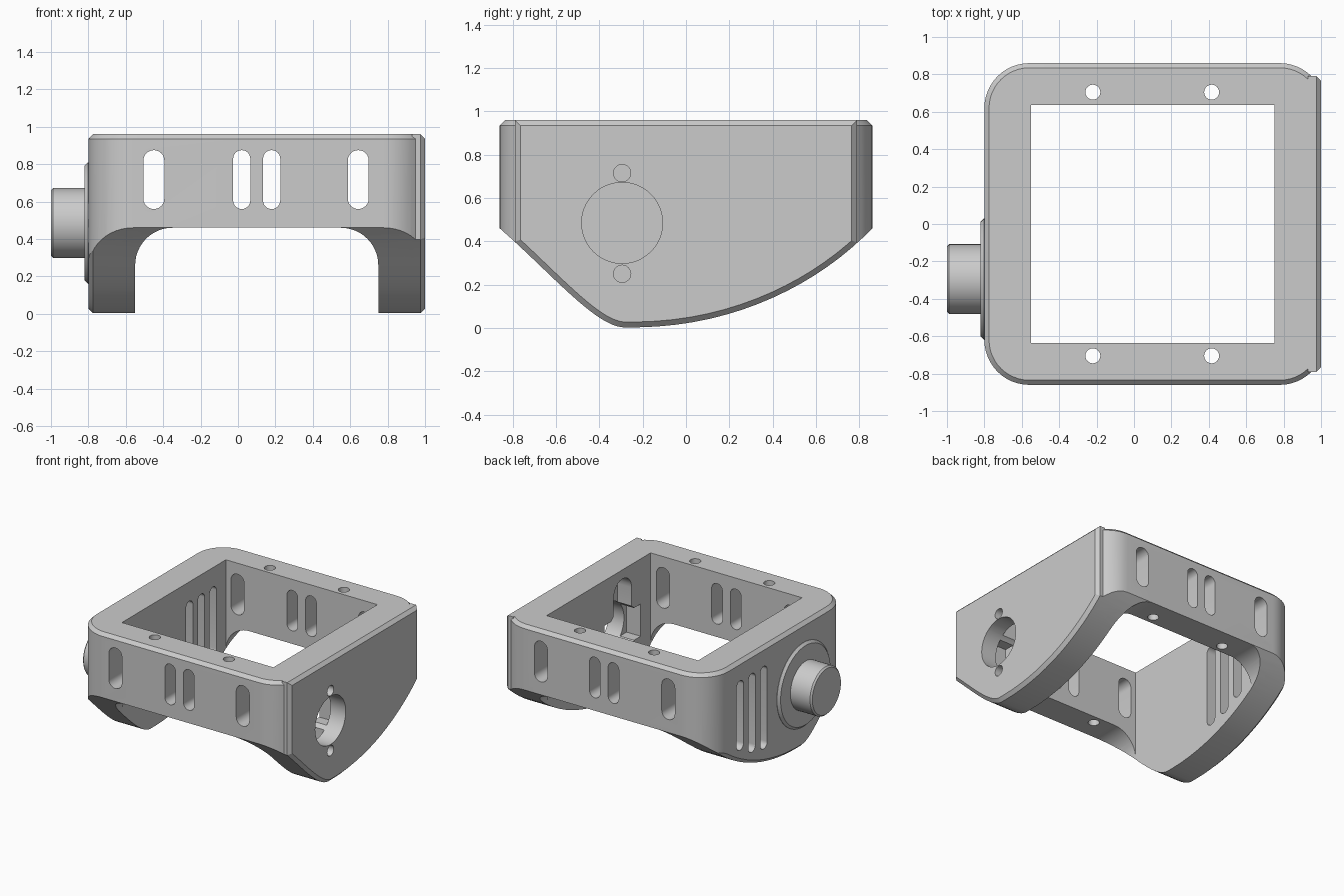
import bpy, bmesh
from math import pi, cos, sin
from mathutils import Vector

cube = bpy.data.objects.get("Cube")
if cube:
    bpy.data.objects.remove(cube, do_unlink=True)

grey = bpy.data.materials.new("plain grey")
grey.use_nodes = True
grey.diffuse_color = (0.6, 0.6, 0.6, 1)
grey.node_tree.nodes["Principled BSDF"].inputs["Base Color"].default_value = (0.6, 0.6, 0.6, 1)

TOP, HUB_Y, HUB_Z, CHAMFER = 0.96, -0.295, 0.485, 0.025


def prism(name, outline, axis, low, high, chamfer_low=0, chamfer_high=0):
    """Extrude a 2D outline along an axis, with optional chamfered ends."""
    place = {"x": lambda a, b, t: (t, a, b),
             "y": lambda a, b, t: (a, t, b),
             "z": lambda a, b, t: (a, b, t)}[axis]
    bm = bmesh.new()
    rings = [[bm.verts.new(place(a, b, t)) for a, b in outline] for t in (low, high)]
    caps = [bm.faces.new(r) for r in rings]
    n = len(outline)
    for i in range(n):
        j = (i + 1) % n
        bm.faces.new((rings[0][i], rings[0][j], rings[1][j], rings[1][i]))
    bmesh.ops.recalc_face_normals(bm, faces=bm.faces)
    for cap, size in zip(caps, (chamfer_low, chamfer_high)):
        if size:
            bmesh.ops.bevel(bm, geom=list(cap.edges), offset=size, segments=1,
                            affect="EDGES", clamp_overlap=True)
    mesh = bpy.data.meshes.new(name)
    bm.to_mesh(mesh)
    bm.free()
    mesh.materials.append(grey)
    obj = bpy.data.objects.new(name, mesh)
    bpy.context.collection.objects.link(obj)
    return obj


def arc(cx, cy, r, start, end, steps=12):
    return [(cx + r * cos(start + (end - start) * i / steps),
             cy + r * sin(start + (end - start) * i / steps)) for i in range(steps + 1)]


def rounded_rect(x0, x1, y0, y1, r):
    return (arc(x1 - r, y1 - r, r, 0, pi / 2) + arc(x0 + r, y1 - r, r, pi / 2, pi)
            + arc(x0 + r, y0 + r, r, pi, 1.5 * pi) + arc(x1 - r, y0 + r, r, 1.5 * pi, 2 * pi))


def circle(cx, cy, r, n=48):
    return arc(cx, cy, r, 0, 2 * pi * (n - 1) / n, n - 1)


def slot(c, width, low, high):
    r = width / 2
    return arc(c, high - r, r, 0, pi) + arc(c, low + r, r, pi, 2 * pi)


def box(x0, x1, y0, y1):
    return [(x0, y0), (x1, y0), (x1, y1), (x0, y1)]


def combine(target, tool, operation="DIFFERENCE"):
    mod = target.modifiers.new("combine", "BOOLEAN")
    mod.operation, mod.solver, mod.object = operation, "EXACT", tool
    bpy.context.view_layer.objects.active = target
    bpy.ops.object.modifier_apply(modifier=mod.name)
    bpy.data.objects.remove(tool, do_unlink=True)


def bezier(p0, p1, p2, p3, steps=16):
    p0, p1, p2, p3 = map(Vector, (p0, p1, p2, p3))
    return [tuple(p0 * (1 - t) ** 3 + p1 * 3 * t * (1 - t) ** 2
                  + p2 * 3 * t * t * (1 - t) + p3 * t ** 3)
            for t in (i / steps for i in range(steps + 1))]


def side_profile(half_width):
    """Keel-shaped side outline, trimmed to a given half width."""
    keel = (bezier((-0.86, 0.46), (-0.62, 0.25), (-0.42, 0.01), (-0.29, 0.003))
            + bezier((-0.22, 0.003), (0.24, 0.01), (0.62, 0.21), (0.86, 0.46)))
    inner = [p for p in keel if abs(p[0]) < half_width - 0.01]

    def height(y):
        for a, b in zip(keel, keel[1:]):
            if a[0] <= y <= b[0]:
                return a[1] + (b[1] - a[1]) * (y - a[0]) / (b[0] - a[0])
    ends = [(s * half_width, height(s * half_width)) for s in (-1, 1)]
    return [(-half_width, TOP), ends[0]] + inner + [ends[1], (half_width, TOP)]


# Rounded frame body, trimmed by the keel profile
frame = prism("bracket_frame", rounded_rect(-0.8, 1.02, -0.86, 0.86, 0.24),
              "z", -0.1, TOP, chamfer_high=CHAMFER)
combine(frame, prism("right_trim", box(0.95, 1.2, -1, 1), "z", -0.3, 1.2))
combine(frame, prism("keel", side_profile(0.86), "x", -0.8, 1.1, chamfer_low=CHAMFER), "INTERSECT")

# Flat side plate
combine(frame, prism("side_plate", side_profile(0.79), "x", 0.93, 1.0,
                     chamfer_high=CHAMFER), "UNION")

# Main opening and arch between the two legs
combine(frame, prism("opening", box(-0.55, 0.75, -0.637, 0.637), "z", -0.3, 1.2))
arch = ([(0.75, -0.3)] + arc(0.55, 0.26, 0.2, 0, pi / 2)
        + arc(-0.35, 0.26, 0.2, pi / 2, pi) + [(-0.55, -0.3)])
combine(frame, prism("arch", arch, "y", -1, 1))

# Slots through the front and back walls
for x, w in ((-0.45, 0.112), (0.02, 0.092), (0.18, 0.092), (0.643, 0.112)):
    combine(frame, prism("wall_slot", slot(x, w, 0.56, 0.875), "y", -1, 1))

# Screw holes in the top rim
for x in (-0.22, 0.415):
    for y in (-0.705, 0.705):
        combine(frame, prism("screw_hole", circle(x, y, 0.04, 24), "z", -0.2, 1.2))

# Vent slots in the left-hand wall as seen from behind
for y, low in ((0.19, 0.17), (0.335, 0.2), (0.48, 0.27)):
    combine(frame, prism("vent_slot", slot(y, 0.085, low, 0.81), "x", -1, -0.4))

# Shaft hole, pin holes and inner arm recess in the plate wall
combine(frame, prism("shaft_hole", circle(HUB_Y, HUB_Z, 0.187), "x", 0.6, 1.2))
for z in (0.25, 0.715):
    combine(frame, prism("pin_hole", circle(HUB_Y, z, 0.04, 24), "x", 0.6, 1.2))
combine(frame, prism("arm_recess", slot(HUB_Y, 0.22, 0.08, 0.89), "x", 0.6, 0.87))
combine(frame, prism("cross_recess", box(HUB_Y - 0.22, HUB_Y + 0.22, 0.36, 0.61), "x", 0.6, 0.87))

# Pivot flange and pivot post
flange = prism("pivot_flange", circle(HUB_Y, HUB_Z, 0.325, 64), "x", -0.82, -0.78,
               chamfer_low=0.018)
post = prism("pivot_post", circle(HUB_Y, HUB_Z, 0.187), "x", -1.0, -0.78, chamfer_low=0.012)

for obj in (frame, flange, post):
    bpy.ops.object.select_all(action="DESELECT")
    obj.select_set(True)
    bpy.context.view_layer.objects.active = obj
    bpy.ops.object.shade_smooth_by_angle(angle=pi / 7)
